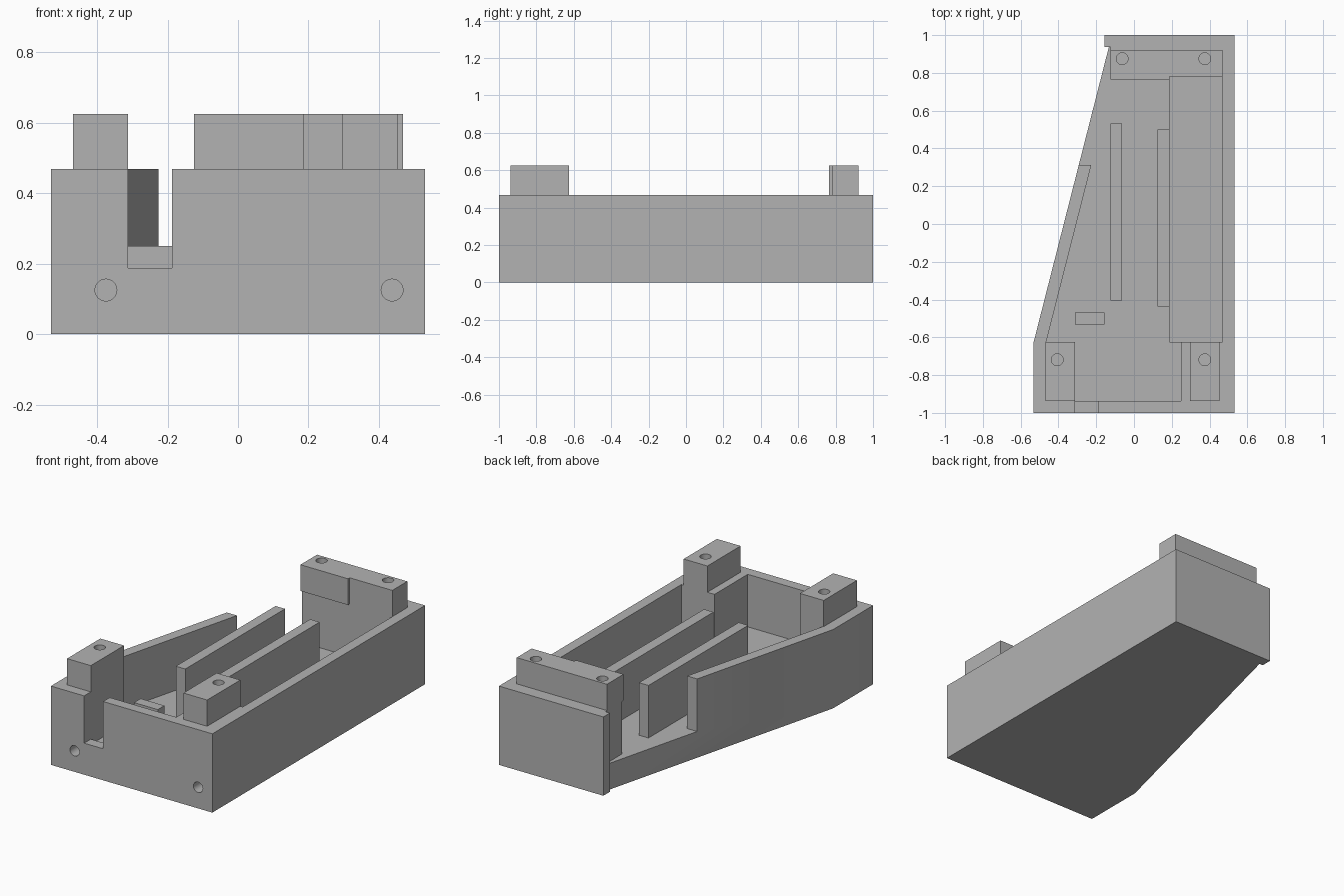
import bpy
import bmesh
from mathutils import Matrix, Vector

cube = bpy.data.objects.get("Cube")
if cube:
    bpy.data.objects.remove(cube, do_unlink=True)

grey = bpy.data.materials.new("plain grey")
grey.use_nodes = True
grey.diffuse_color = (0.45, 0.45, 0.45, 1)
shader = grey.node_tree.nodes["Principled BSDF"]
shader.inputs["Base Color"].default_value = grey.diffuse_color
shader.inputs["Roughness"].default_value = 0.7

U = 1 / 32          # design module
FLOOR, RIM, TOP = 5 * U, 15 * U, 20 * U
LEFT, SLANT_X = 17 * U, -0.133


def add_object(name, bm):
    bmesh.ops.recalc_face_normals(bm, faces=bm.faces)
    mesh = bpy.data.meshes.new(name)
    bm.to_mesh(mesh)
    bm.free()
    mesh.materials.append(grey)
    obj = bpy.data.objects.new(name, mesh)
    bpy.context.collection.objects.link(obj)
    return obj


def prism(name, outline, z0, z1):
    bm = bmesh.new()
    base = bm.faces.new([bm.verts.new((x, y, z0)) for x, y in outline])
    result = bmesh.ops.extrude_face_region(bm, geom=[base], use_keep_orig=True)
    verts = [v for v in result["geom"] if isinstance(v, bmesh.types.BMVert)]
    bmesh.ops.translate(bm, verts=verts, vec=(0, 0, z1 - z0))
    return add_object(name, bm)


def box(name, x0, x1, y0, y1, z0, z1):
    return prism(name, [(x0, y0), (x1, y0), (x1, y1), (x0, y1)], z0, z1)


def cylinder(name, start, end, radius):
    start, end = Vector(start), Vector(end)
    axis = end - start
    bm = bmesh.new()
    turn = axis.to_track_quat("Z", "Y").to_matrix().to_4x4()
    bmesh.ops.create_cone(bm, cap_ends=True, segments=32, radius1=radius, radius2=radius,
                          depth=axis.length, matrix=Matrix.Translation((start + end) / 2) @ turn)
    return add_object(name, bm)


def cut(cutter, *targets):
    cutter.hide_render = True
    for obj in targets:
        mod = obj.modifiers.new("cut", "BOOLEAN")
        mod.operation, mod.solver, mod.object = "DIFFERENCE", "EXACT", cutter
        bpy.context.view_layer.objects.active = obj
        bpy.ops.object.modifier_apply(modifier=mod.name)
    bpy.data.objects.remove(cutter, do_unlink=True)


# Tray with one slanted side
tray = prism("tray", [(-LEFT, -1), (LEFT, -1), (LEFT, 1), (-5 * U, 1), (-5 * U, 30 * U),
                      (SLANT_X, 30 * U), (-LEFT, -20 * U)], 0, RIM)

# Inner cavity, open along the back part of the slanted side
cut(prism("cavity", [(-10 * U, -30 * U), (8 * U, -30 * U), (8 * U, -20 * U), (15 * U, -20 * U),
                     (15 * U, 25 * U), (-4 * U, 25 * U), (-4 * U, 30 * U), (-0.7, 30 * U),
                     (-0.7, 10 * U), (-0.226, 10 * U), (-0.465, -20 * U), (-10 * U, -20 * U)],
          FLOOR, 1), tray)

# Sunken bay beside the left wall and cable slot in the front wall
cut(box("bay", 6 * U, 15 * U, -20 * U, 25 * U, 3 * U, 0.3), tray)
cut(box("slot", -10 * U, -6 * U, -1.1, -29.9 * U, 6 * U, 1), tray)

# Screw holes in the front
for x in (-12 * U, 14 * U):
    cut(cylinder("front_hole", (x, -1.1, 4 * U), (x, -0.75, 4 * U), 0.99 * U), tray)

# Raised mounting posts and rear bar
right_post = box("front_right_post", -15 * U, -10 * U, -30 * U, -20 * U, RIM, TOP)
left_post = box("front_left_post", 9.5 * U, 14.5 * U, -30 * U, -20 * U, RIM, TOP)
rear_bar = prism("rear_bar", [(-4 * U, 24.5 * U), (6 * U, 24.5 * U), (6 * U, 25 * U),
                              (15 * U, 25 * U), (15 * U, 29.5 * U), (-4 * U, 29.5 * U)], RIM, TOP)
for post, x, y in ((right_post, -13, -23), (left_post, 12, -23), (rear_bar, -2, 28), (rear_bar, 12, 28)):
    cut(cylinder("post_hole", (x * U, y * U, 10 * U), (x * U, y * U, 1), U), post, tray)

# Divider ribs and small stop block on the floor
box("middle_rib", -4 * U, -2 * U, -13 * U, 17 * U, FLOOR, RIM)
box("bay_rib", 4 * U, 6 * U, -14 * U, 16 * U, FLOOR, RIM)
box("stop_block", -10 * U, -5 * U, -17 * U, -15 * U, FLOOR, 8 * U)

# Smooth bores with crisp edges
for obj in (tray, right_post, left_post, rear_bar):
    bpy.ops.object.select_all(action="DESELECT")
    obj.select_set(True)
    bpy.context.view_layer.objects.active = obj
    bpy.ops.object.shade_smooth_by_angle()
